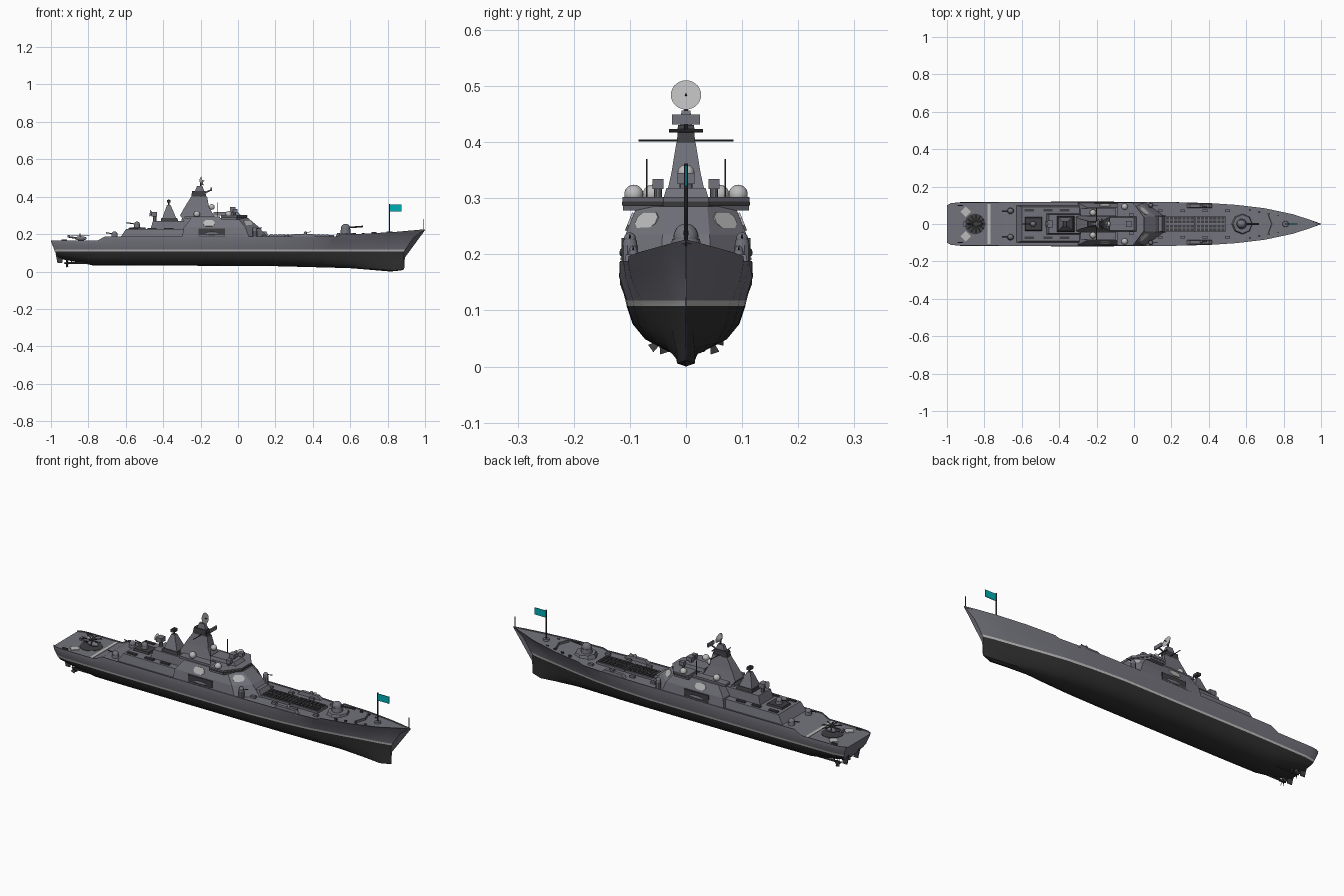
import bpy, bmesh, math
from mathutils import Vector, Matrix

if "Cube" in bpy.data.objects:
    bpy.data.objects.remove(bpy.data.objects["Cube"])

def mat(name, r, g, b):
    m = bpy.data.materials.new(name)
    m.diffuse_color = (r, g, b, 1)
    m.use_nodes = True
    m.node_tree.nodes["Principled BSDF"].inputs["Base Color"].default_value = m.diffuse_color
    return m
GREY = mat("grey", .17, .17, .20)
DARK = mat("dark", .05, .05, .055)
LIGHT = mat("light", .5, .5, .5)
BLACK = mat("bottom", .03, .03, .03)
TEAL = mat("teal", 0, .42, .45)

def finish(name, bm, *mats, smooth=False):
    bmesh.ops.recalc_face_normals(bm, faces=bm.faces)
    me = bpy.data.meshes.new(name)
    bm.to_mesh(me)
    bm.free()
    for m in mats:
        me.materials.append(m)
    ob = bpy.data.objects.new(name, me)
    bpy.context.collection.objects.link(ob)
    if smooth:
        bpy.ops.object.select_all(action='DESELECT')
        ob.select_set(True)
        bpy.context.view_layer.objects.active = ob
        bpy.ops.object.shade_smooth_by_angle(angle=math.radians(35))
    return ob

def loft(name, rings, m=GREY, smooth=False):
    bm = bmesh.new()
    vs = [[bm.verts.new(p) for p in r] for r in rings]
    n = len(vs[0])
    for a, b in zip(vs, vs[1:]):
        for i in range(n):
            bm.faces.new((a[i], a[(i + 1) % n], b[(i + 1) % n], b[i]))
    bm.faces.new(vs[0])
    bm.faces.new(vs[-1])
    return finish(name, bm, m, smooth=smooth)

def plan(name, levels, m=GREY):
    # levels: (z, half outline of (x, y)) mirrored across the centreline
    return loft(name, [[(x, y, z) for x, y in h] + [(x, -y, z) for x, y in reversed(h)] for z, h in levels], m)

def block(name, levels, m=GREY, y=0):
    # levels: (z, x0, x1, half width)
    return loft(name, [[(a, y - w, z), (b, y - w, z), (b, y + w, z), (a, y + w, z)] for z, a, b, w in levels], m)

def box(name, c, s, m=GREY, rz=0):
    bm = bmesh.new()
    bmesh.ops.create_cube(bm, size=1, matrix=Matrix.Translation(c) @ Matrix.Rotation(rz, 4, 'Z') @ Matrix.Diagonal((*s, 1)))
    return finish(name, bm, m)

def rod(name, a, b, r, m=DARK, r2=None, seg=10):
    a, b = Vector(a), Vector(b)
    bm = bmesh.new()
    bmesh.ops.create_cone(bm, cap_ends=True, segments=seg, radius1=r, radius2=r if r2 is None else r2, depth=(b - a).length,
                          matrix=Matrix.Translation((a + b) / 2) @ (b - a).to_track_quat('Z', 'Y').to_matrix().to_4x4())
    return finish(name, bm, m, smooth=True)

def ball(name, c, r, m=LIGHT, s=(1, 1, 1)):
    bm = bmesh.new()
    bmesh.ops.create_uvsphere(bm, u_segments=20, v_segments=12, radius=r, matrix=Matrix.Translation(c) @ Matrix.Diagonal((*s, 1)))
    return finish(name, bm, m, smooth=True)

def lerp(t, x):
    for (a, p), (b, q) in zip(t, t[1:]):
        if x <= b:
            return p + (q - p) * (x - a) / (b - a)
    return t[-1][1]

# Hull: stations from transom to stem
US = [0, .01, .03, .1, .125, .145, .2, .4, .6, .7, .763, .775, .85, .925, .97, 1]
DECK_Z = [(0, .166), (.125, .166), (.145, .188), (.763, .188), (.775, .197), (.9, .208), (1, .226)]
KEEL_Z = [(0, .068), (.03, .058), (.1, .032), (.6, .03), (.85, .018), (.93, .006), (.97, 0), (1, .006)]
DECK_W = [(0, .1), (.01, .111), (.03, .115), (.2, .117), (.4, .118), (.6, .117), (.7, .112), (.775, .102), (.85, .084), (.925, .052), (.97, .023), (1, .001)]
WL_W = [(0, .094), (.03, .104), (.2, .108), (.6, .106), (.7, .095), (.775, .08), (.85, .056), (.925, .029), (.97, .014), (1, .001)]
# row: z, width ratio, stern x, bow x
ROWS = [(.03, 0, -.955, .872), (.034, .38, -.957, .888), (.048, .68, -.96, .89), (.075, .88, -.97, .885),
        (.108, .98, -.98, .889), (.118, 1, -.983, .895)]

def station(u):
    dz, kz, dw, ww = (lerp(t, u) for t in (DECK_Z, KEEL_Z, DECK_W, WL_W))
    half = []
    for z, w, xs, xb in ROWS:
        zz = kz + (z - .03) / .078 * (.108 - kz) if z < .109 else z
        y = ww * w
        if 0 < w < .8 and .8 < u < 1:
            y = max(y, .016)
        half.append((xs + u * (xb - xs), y, zz))
    half.append((-.993 + u * 1.933, ww + (dw - ww) * .75 + (.004 if u < .7 else 0), .118 + .6 * (dz - .118)))
    half += [(2 * u - 1, dw, dz), (2 * u - 1, max(dw - .004, .0006), dz), (2 * u - 1, max(dw - .004, .0005), dz - .005)]
    return [(x, -y, z) for x, y, z in reversed(half[1:])] + half

bm = bmesh.new()
rings = [[bm.verts.new(p) for p in station(u)] for u in US]
n = len(rings[0])
for a, b in zip(rings, rings[1:]):
    for i in range(n):
        j = (i + 1) % n
        f = bm.faces.new((a[i], a[j], b[j], b[i]))
        row = 8 - i if i < 9 else i - 9
        f.material_index = 1 if row < 4 else 2 if row == 4 else 0
bm.faces.new(rings[0])
bm.faces.new(rings[-1])
finish("hull", bm, GREY, BLACK, LIGHT, smooth=True)

# Superstructure tiers
block("hangar", [(.18, -.63, -.2, .1), (.226, -.6, -.2, .092)])
block("aft_tier", [(.22, -.47, -.25, .056), (.27, -.455, -.25, .05)])
plan("bridge_block", [(.18, [(-.3, .115), (.06, .115), (.16, .045)]), (.235, [(-.29, .108), (.04, .108), (.115, .042)]),
                      (.285, [(-.25, .088), (.0, .088), (.055, .038)])])
plan("bridge", [(.278, [(-.09, .112), (-.01, .112), (.045, .04)]), (.302, [(-.09, .113), (-.005, .113), (.05, .04)])])
plan("bridge_windows", [(.286, [(-.085, .1135), (-.006, .1135), (.049, .0405)]), (.294, [(-.085, .114), (-.005, .114), (.05, .041)])], DARK)
block("bridge_roof", [(.3, -.13, .015, .04), (.318, -.13, .0, .035)])
block("forward_deckhouse", [(.18, .06, .17, .045), (.215, .06, .15, .04)])

# Main tower with mast
block("main_tower", [(.26, -.28, -.1, .05), (.3, -.31, -.13, .036), (.345, -.285, -.155, .026), (.4, -.25, -.165, .017)])
block("mast_band", [(.4, -.25, -.17, .016), (.43, -.245, -.175, .0145)], DARK)
block("mast_top", [(.43, -.23, -.18, .011), (.456, -.22, -.19, .008)])
rod("yardarm", (-.2, -.085, .403), (-.2, .085, .403), .002)
rod("yard_front", (-.17, -.03, .42), (-.17, .03, .42), .003)
rod("radar_dish", (-.205, 0, .48), (-.19, 0, .484), .008, LIGHT, .027, 28)
rod("dish_stalk", (-.2, 0, .45), (-.2, 0, .482), .004)
rod("dish_horn", (-.195, 0, .483), (-.178, 0, .485), .002)
rod("radar_arm", (-.18, 0, .42), (-.145, 0, .435), .004, GREY)
box("array_radar", (-.143, 0, .44), (.008, .05, .018))
ball("tower_dome", (-.14, 0, .345), .015)

# Aft pyramid mast
block("aft_mast_base", [(.26, -.415, -.315, .045), (.285, -.41, -.325, .038)], DARK)
block("aft_mast", [(.285, -.405, -.33, .034), (.355, -.38, -.36, .01)])
rod("aft_mast_pole", (-.37, 0, .35), (-.37, 0, .385), .004)
box("aft_mast_radar", (-.37, 0, .375), (.02, .03, .014), DARK)
block("uptake", [(.22, -.31, -.24, .04), (.285, -.3, -.25, .03)])
for x in (-.29, -.26):
    box("uptake_vent", (x, 0, .286), (.018, .045, .006), DARK)

def oct_panel(name, c, u, v, w, h):
    # flat eight-sided antenna plate
    c, u, v = Vector(c), Vector(u).normalized(), Vector(v).normalized()
    k = u.cross(v) * .002
    o = [(-1, -.4), (-.6, -1), (.6, -1), (1, -.4), (1, .4), (.6, 1), (-.6, 1), (-1, .4)]
    return loft(name, [[c + u * (a * w) + v * (b * h) + k * s for a, b in o] for s in (-1, 1)], LIGHT)

# Turret-style gun: drum, dome and barrel
def gun(name, x, y, z, r, d, length, lift=.15):
    rod(name + "_base", (x, y, z), (x, y, z + r * .9), r * 1.1, GREY, r, 12)
    ball(name + "_dome", (x, y, z + r), r, GREY, (1, .9, 1))
    a = Vector((x + d * r * .7, y, z + r * 1.2))
    rod(name + "_barrel", a, a + Vector((d * length, 0, length * lift)), r * .17)

for s in (-1, 1):
    # Antenna plates, boat bays, domes
    oct_panel("side_panel", (-.155, s * .1005, .258), (1, 0, 0), (0, -s * .4, 1), .03, .017)
    oct_panel("front_panel", (.0525, s * .0695, .26), (-.065, s * .058, 0), (-.46, -s * .37, .92), .027, .017)
    box("boat_bay", (-.14, s * .108, .208), (.14, .014, .042), DARK)
    box("boat_bay_rail", (-.14, s * .1145, .192), (.135, .004, .004))
    ball("boat", (-.14, s * .113, .203), .008, GREY, (5, .7, 1))
    for x, y in ((-.22, .06), (-.05, .093)):
        rod("dome_foot", (x, s * y, .28), (x, s * y, .306), .008, GREY)
        ball("dome", (x, s * y, .307), .017)
    box("dome_deck", (-.19, s * .062, .289), (.19, .04, .012))
    rod("whip_aerial", (-.11, s * .07, .29), (-.11, s * .07, .37), .0014)
    rod("director_post", (-.02, s * .05, .3), (-.02, s * .05, .318), .007, GREY)
    box("director", (-.015, s * .05, .325), (.025, .02, .018))
    # Close-in guns
    gun("stern_gun", -.66, s * .07, .183, .016, -1, .035)
    gun("bridge_gun", .09, s * .1, .215, .012, 1, .03)
    rod("bridge_gun_post", (.09, s * .1, .18), (.09, s * .1, .217), .014, GREY)
    block("side_platform", [(.18, .28, .42, .012), (.2, .3, .4, .009)], y=s * .098)
    gun("side_gun", .36, s * .094, .199, .008, 1, .025)
    # Deck lockers and bollards
    for i in range(4):
        box("deck_locker", (.14 + i * .12, s * .07, .188), (.025, .014, .012))
        box("bollard", (.62 + i * .05, s * (.075 - i * .01), .2), (.012, .006, .012), DARK)
    for x in (-.56, -.46, -.37):
        box("hangar_vent", (x, s * .074, .229), (.05, .014, .008), DARK)
    box("breakwater", (.727, s * .026, .203), (.006, .058, .016), GREY, s * .35)
    box("landing_mark", (-.9, s * .065, .163), (.04, .04, .003), LIGHT, math.pi / 4)
    box("stern_bollard", (-.93, s * .1, .166), (.03, .005, .008), DARK)
    # Running gear
    rod("shaft", (-.76, s * .045, .045), (-.915, s * .045, .045), .005)
    rod("propeller_hub", (-.905, s * .045, .045), (-.93, s * .045, .045), .008, DARK, .003)
    rod("shaft_strut", (-.89, s * .045, .045), (-.89, s * .05, .08), .004)
    for k in range(5):
        t = k * math.tau / 5
        v = Vector((0, math.cos(t), math.sin(t)))
        c = Vector((-.915, s * .045, .045))
        w = Vector((.006, -math.sin(t) * .008, math.cos(t) * .008))
        loft("propeller_blade", [[c + v * .005 + w * .5, c + v * .022 + w, c + v * .022 - w, c + v * .005 - w * .5],
                                 [p + Vector((.002, 0, 0)) for p in (c + v * .005 + w * .5, c + v * .022 + w, c + v * .022 - w, c + v * .005 - w * .5)]], DARK)
    block("rudder", [(.045, -.965, -.94, .002), (.095, -.975, -.935, .004)], DARK, s * .045)

# Vertical launch hatches
for gx in (.17, .335):
    box("launcher_deck", (gx + .075, 0, .188), (.16, .085, .012))
    for i in range(7):
        for y in (-.03, -.013, .013, .03):
            box("launch_hatch", (gx + .009 + i * .022, y, .196), (.017, .014, .006), DARK)

# Main gun, aft gun, directors
rod("main_gun_platform", (.58, 0, .185), (.58, 0, .206), .058, GREY, .05, 8)
gun("main_gun", .575, 0, .205, .025, 1, .075, .08)
block("aft_gun_platform", [(.22, -.585, -.49, .038), (.236, -.58, -.495, .033)], DARK)
gun("aft_gun", -.54, 0, .235, .016, -1, .045)
rod("aft_director_post", (-.445, 0, .265), (-.445, 0, .3), .01, GREY)
box("aft_director", (-.448, 0, .307), (.03, .036, .024))
rod("aft_director_dish", (-.46, 0, .31), (-.472, 0, .312), .008, LIGHT, .018, 16)
rod("bridge_dome_post", (-.03, 0, .31), (-.03, 0, .335), .012, GREY)
box("bridge_director", (-.028, 0, .335), (.03, .03, .02))

# Flight deck and helicopter
rod("landing_circle", (-.85, 0, .158), (-.85, 0, .163), .055, DARK, None, 24)
box("deck_stripe", (-.775, 0, .162), (.016, .215, .003), LIGHT)
ball("helicopter_body", (-.84, 0, .177), .013, GREY, (2.4, .9, .9))
rod("helicopter_tail", (-.86, 0, .179), (-.905, 0, .184), .006, GREY, .003)
box("helicopter_fin", (-.905, 0, .188), (.012, .026, .012))
rod("rotor_mast", (-.845, 0, .18), (-.845, 0, .202), .003)
for z, o in ((.194, 0), (.201, .5)):
    for k in range(3):
        box("rotor_blade", (-.845, 0, z), (.1, .006, .0015), DARK, (k + o) * math.pi / 3)

# Bow fittings and flag
rod("capstan", (.81, 0, .195), (.81, 0, .214), .018, GREY, .015, 16)
rod("flagpole", (.81, 0, .2), (.81, 0, .362), .0035)
box("flag", (.843, 0, .34), (.064, .003, .036), TEAL)
rod("jackstaff", (.99, 0, .215), (.99, 0, .28), .002)
